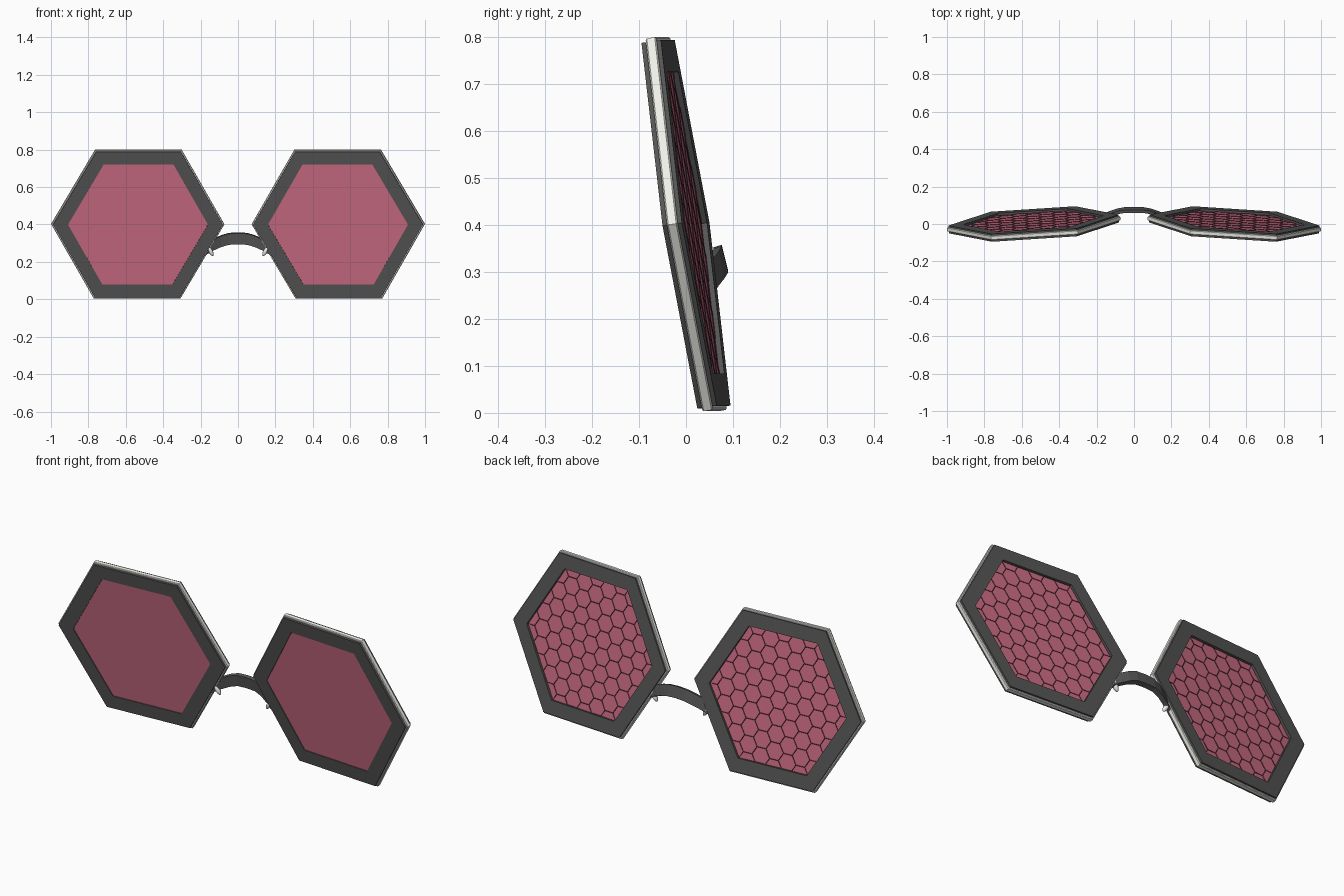
import bpy, bmesh, math
from mathutils import Matrix, Vector

if "Cube" in bpy.data.objects:
    bpy.data.objects.remove(bpy.data.objects["Cube"])

# Local lens space: x across, y through the thickness, z up; then tilted and yawed
LENS = (Matrix.Translation((0.536, 0.0, 0.402))
        @ Matrix.Rotation(math.radians(-3.7), 4, 'Z')
        @ Matrix.Rotation(math.radians(8.7), 4, 'X'))


def material(name, color):
    m = bpy.data.materials.new(name)
    m.diffuse_color = color
    m.use_nodes = True
    m.node_tree.nodes["Principled BSDF"].inputs["Base Color"].default_value = m.diffuse_color
    return m


DARK = material("dark_grey", (0.09, 0.09, 0.09, 1))
PALE = material("pale", (0.85, 0.86, 0.80, 1))
PINK = material("pink", (0.60, 0.15, 0.23, 1))
LINE = material("line", (0.06, 0.02, 0.03, 1))


def finish(name, bm, mat, mirror=True):
    bmesh.ops.recalc_face_normals(bm, faces=bm.faces)
    me = bpy.data.meshes.new(name)
    bm.to_mesh(me)
    bm.free()
    ob = bpy.data.objects.new(name, me)
    bpy.context.collection.objects.link(ob)
    me.materials.append(mat)
    if mirror:
        ob.modifiers.new("mirror", 'MIRROR').use_mirror_merge = False
    return ob


def hexagon(r, y, cx=0.0, cz=0.0):
    return [Vector((cx + r * math.cos(i * math.pi / 3), y, cz + r * math.sin(i * math.pi / 3)))
            for i in range(6)]


def lathe_hex(name, profile, mat):
    """Closed (radius, y) profile swept around six corners."""
    bm = bmesh.new()
    loops = [[bm.verts.new(LENS @ p) for p in hexagon(r, y)] for r, y in profile]
    for a, b in zip(loops, loops[1:] + loops[:1]):
        for i in range(6):
            j = (i + 1) % 6
            bm.faces.new((a[i], a[j], b[j], b[i]))
    return finish(name, bm, mat)


# Frame rims: dark front, pale band, dark back
lathe_hex("front_rim", [(0.375, -0.021), (0.455, -0.021), (0.455, -0.009), (0.375, -0.009)], DARK)
lathe_hex("rim_band", [(0.379, -0.011), (0.460, -0.011), (0.464, -0.008),
                       (0.464, 0.009), (0.460, 0.012), (0.379, 0.012)], PALE)
lathe_hex("back_rim", [(0.375, 0.010), (0.455, 0.010), (0.455, 0.021), (0.375, 0.021)], DARK)

# Lens plates
bm = bmesh.new()
f = [bm.verts.new(LENS @ p) for p in hexagon(0.384, -0.017)]
b = [bm.verts.new(LENS @ p) for p in hexagon(0.384, 0.009)]
bm.faces.new(f)
bm.faces.new(b)
for i in range(6):
    bm.faces.new((f[i], f[(i + 1) % 6], b[(i + 1) % 6], b[i]))
finish("lens", bm, PINK)

# Honeycomb lines on the back of each lens, trimmed to the rim opening
bm = bmesh.new()
cell = 0.048
for i in range(-6, 7):
    for j in range(-6, 7):
        cz = (j + 0.5 * (i % 2)) * cell * math.sqrt(3)
        bm.faces.new([bm.verts.new(p) for p in hexagon(cell, 0.0095, i * cell * 1.5, cz)])
bmesh.ops.remove_doubles(bm, verts=bm.verts, dist=0.001)
for k in range(6):
    a = math.radians(30 + 60 * k)
    n = Vector((math.cos(a), 0, math.sin(a)))
    bmesh.ops.bisect_plane(bm, geom=bm.verts[:] + bm.edges[:] + bm.faces[:],
                           plane_co=n * 0.325, plane_no=n, clear_outer=True)
bm.transform(LENS)
honeycomb = finish("honeycomb", bm, LINE)
wire = honeycomb.modifiers.new("wire", 'WIREFRAME')
wire.thickness = 0.0035
wire.use_even_offset = False

# Arched bridge: tilted rectangular section along a curve
bm = bmesh.new()
path = [(0.0, 0.077, 0.327), (0.05, 0.077, 0.324), (0.09, 0.070, 0.312),
        (0.13, 0.056, 0.294), (0.175, 0.040, 0.268)]
path = [(-x, y, z) for x, y, z in path[:0:-1]] + path
section = [(-0.018, 0.026), (-0.001, 0.031), (0.013, -0.024), (-0.010, -0.033)]
rings = [[bm.verts.new((x, y + dy, z + dz)) for dy, dz in section] for x, y, z in path]
for a, b in zip(rings, rings[1:]):
    for i in range(4):
        bm.faces.new((a[i], a[(i + 1) % 4], b[(i + 1) % 4], b[i]))
bm.faces.new(rings[0])
bm.faces.new(rings[-1])
finish("bridge", bm, DARK, mirror=False)

# Small pale pads under the bridge ends
bm = bmesh.new()
bmesh.ops.create_uvsphere(bm, u_segments=12, v_segments=8, radius=1.0)
bm.transform(Matrix.Translation((0.15, 0.045, 0.262))
             @ Matrix.Rotation(math.radians(30), 4, 'Y')
             @ Matrix.Diagonal((0.012, 0.014, 0.035, 1)))
for face in bm.faces:
    face.smooth = True
finish("bridge_pad", bm, PALE)
